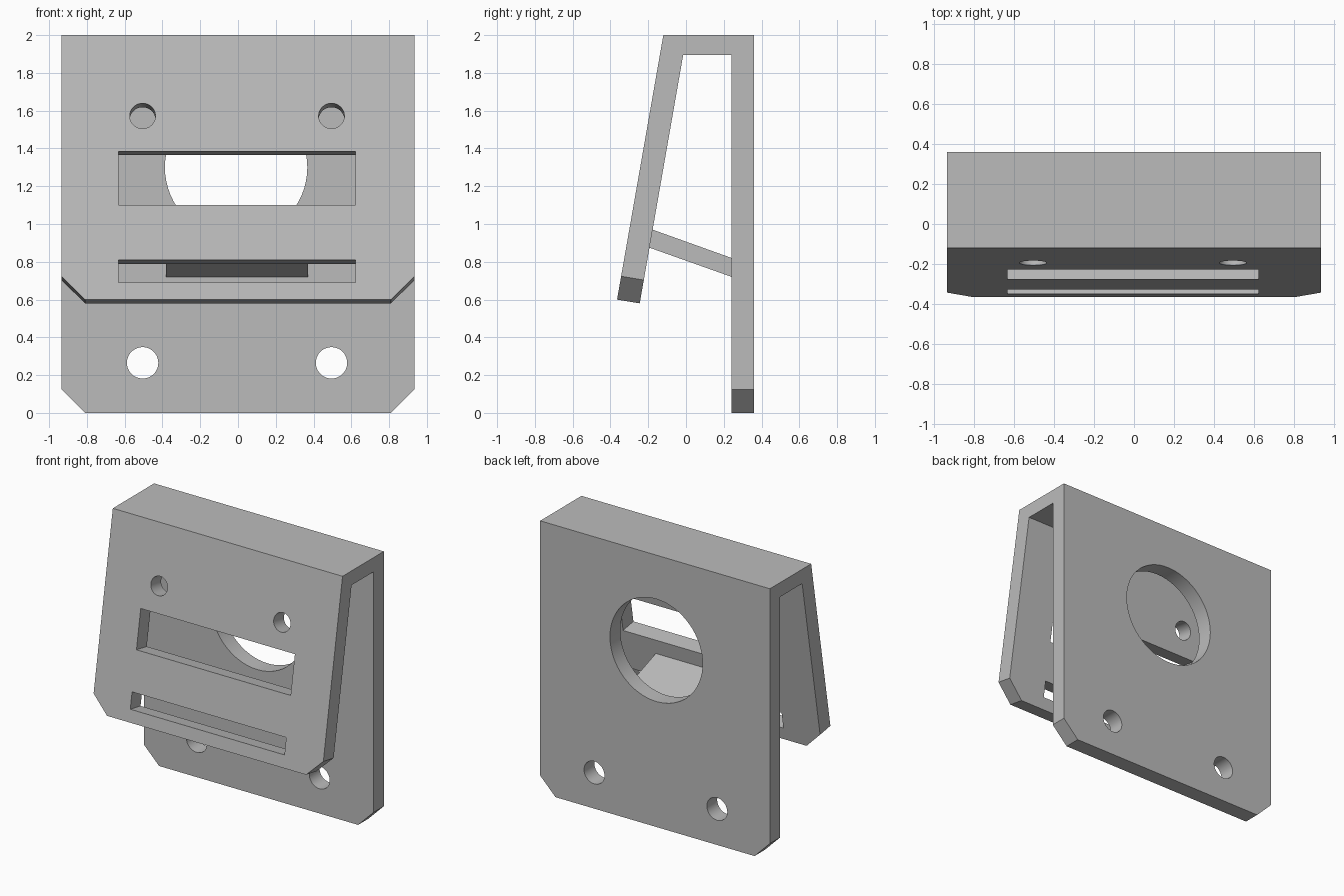
import bpy, bmesh
from math import atan2, cos, pi

if "Cube" in bpy.data.objects:
    bpy.data.objects.remove(bpy.data.objects["Cube"], do_unlink=True)

grey = bpy.data.materials.new("plain grey")
grey.use_nodes = True
grey.diffuse_color = (0.5, 0.5, 0.5, 1)
grey.node_tree.nodes["Principled BSDF"].inputs["Base Color"].default_value = grey.diffuse_color

HALF_WIDTH = 0.935
CENTRE = -0.005                    # openings sit slightly off centre
SLOPE = 0.245 / 1.4                # lean of the front plate
TILT = atan2(0.245, 1.4)


def extrude_profile(name, points, x0, x1, chamfer=0):
    """Extrude a (y, z) outline along x, chamfering its low outer corners."""
    bm = bmesh.new()
    face = bm.faces.new([bm.verts.new((x0, y, z)) for y, z in points])
    grown = bmesh.ops.extrude_face_region(bm, geom=[face])["geom"]
    for v in grown:
        if isinstance(v, bmesh.types.BMVert):
            v.co.x = x1
    bmesh.ops.recalc_face_normals(bm, faces=bm.faces[:])
    if chamfer:
        corners = [e for e in bm.edges
                   if abs(e.verts[0].co.x - e.verts[1].co.x) < 0.01
                   and max(v.co.z for v in e.verts) < 0.7]
        bmesh.ops.bevel(bm, geom=corners, offset=chamfer, segments=1, affect='EDGES')
    mesh = bpy.data.meshes.new(name)
    bm.to_mesh(mesh)
    bm.free()
    obj = bpy.data.objects.new(name, mesh)
    bpy.context.collection.objects.link(obj)
    mesh.materials.append(grey)
    return obj


def cut(target, cutter):
    """Subtract the cutter from the target, then discard it."""
    cutter.hide_render = True
    mod = target.modifiers.new("opening", 'BOOLEAN')
    mod.operation = 'DIFFERENCE'
    mod.solver = 'EXACT'
    mod.object = cutter
    bpy.context.view_layer.objects.active = target
    bpy.ops.object.modifier_apply(modifier=mod.name)
    bpy.data.objects.remove(cutter, do_unlink=True)


def cut_hole(target, x, y, z, radius, tilt=0):
    bpy.ops.mesh.primitive_cylinder_add(vertices=64, radius=radius, depth=0.3,
                                        location=(x, y, z), rotation=(pi / 2 - tilt, 0, 0))
    cut(target, bpy.context.object)


def cut_slot(target, z0, z1):
    z = (z0 + z1) / 2
    bpy.ops.mesh.primitive_cube_add(size=1, location=(CENTRE, front_y(z), z),
                                    rotation=(pi / 2 - TILT, 0, 0))
    slot = bpy.context.object
    slot.scale = (1.255, (z1 - z0) / cos(TILT), 0.3)
    cut(target, slot)


def front_y(z):
    return -0.12 - (2 - z) * SLOPE


# Folded body: upright back plate, top bridge and leaning front plate
body = extrude_profile("folded_bracket", [
    (0.36, 0), (0.36, 2), (-0.12, 2), (-0.365, 0.6),
    (-0.245, 0.58), (-0.015, 1.895), (0.24, 1.895), (0.24, 0)],
    -HALF_WIDTH, HALF_WIDTH, chamfer=0.125)

# Large round window and screw holes
cut_hole(body, CENTRE - 0.005, 0.3, 1.3, 0.377)
for side in (-1, 1):
    x = CENTRE + side * 0.5
    cut_hole(body, x, 0.3, 0.265, 0.083)
    cut_hole(body, x, front_y(1.572), 1.572, 0.068, TILT)

# Wide slots through the leaning plate
cut_slot(body, 1.1, 1.385)
cut_slot(body, 0.69, 0.81)

# Sloping brace between the plates, ends sunk in slightly
brace = extrude_profile("brace", [
    (-0.185, 0.973), (-0.2, 0.877), (0.25, 0.717), (0.25, 0.817)],
    CENTRE - 0.375, CENTRE + 0.375)

bpy.ops.object.select_all(action='DESELECT')
body.select_set(True)
bpy.context.view_layer.objects.active = body
bpy.ops.object.shade_smooth_by_angle(angle=pi / 6)
